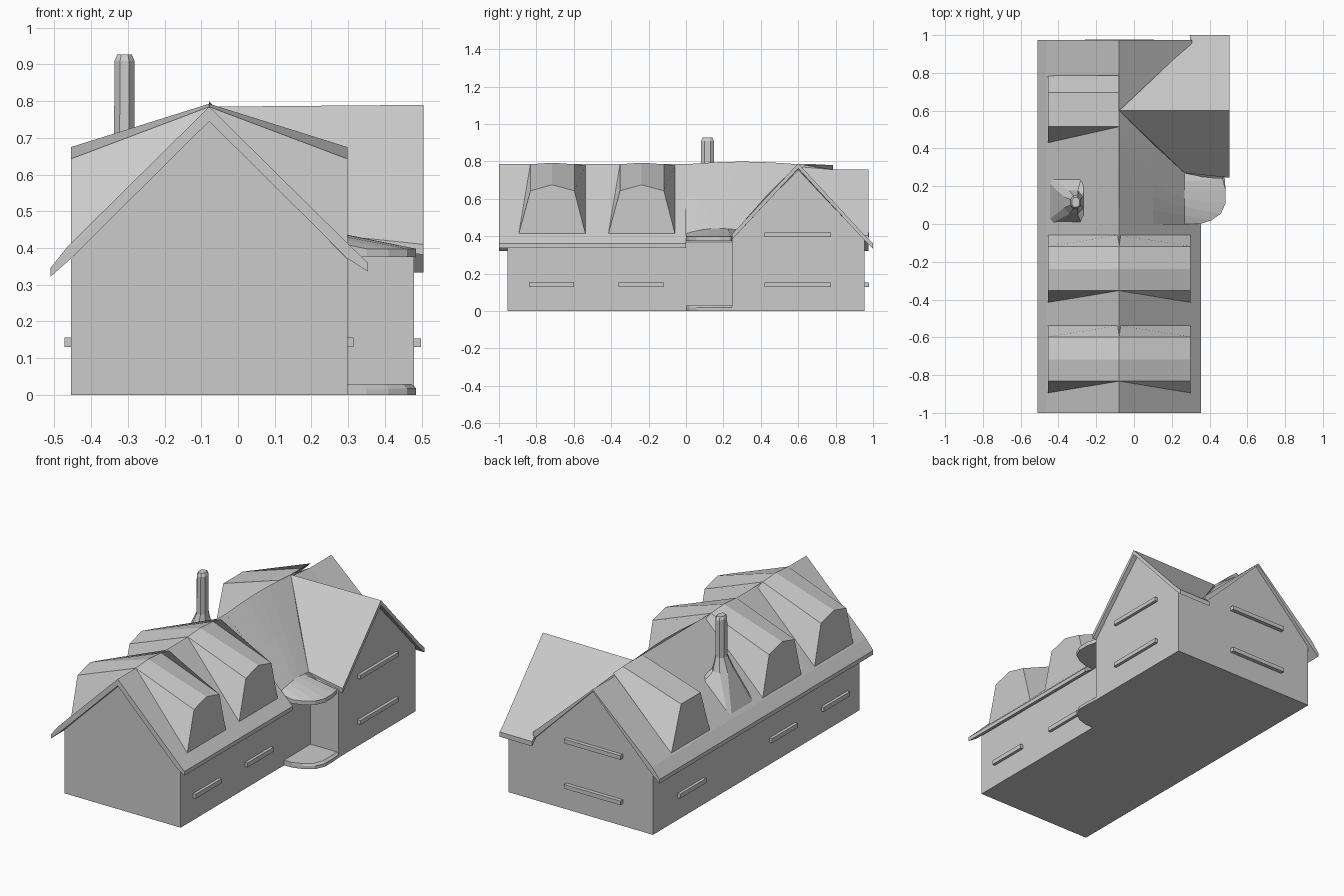
import bpy, bmesh, math

if "Cube" in bpy.data.objects:
    bpy.data.objects.remove(bpy.data.objects["Cube"])

CX = -0.0785            # ridge line of the main house


def build(name, verts, faces):
    me = bpy.data.meshes.new(name)
    me.from_pydata(verts, [], faces)
    bm = bmesh.new()
    bm.from_mesh(me)
    bmesh.ops.remove_doubles(bm, verts=bm.verts, dist=1e-5)
    bmesh.ops.recalc_face_normals(bm, faces=bm.faces)
    bm.to_mesh(me)
    bm.free()
    ob = bpy.data.objects.new(name, me)
    bpy.context.collection.objects.link(ob)
    return ob


def loft(name, rings):
    """Join closed rings of equal length and cap both ends."""
    n = len(rings[0])
    verts = [p for r in rings for p in r]
    faces = [(k * n + i, k * n + (i + 1) % n, (k + 1) * n + (i + 1) % n, (k + 1) * n + i)
             for k in range(len(rings) - 1) for i in range(n)]
    faces += [tuple(range(n)), tuple(range((len(rings) - 1) * n, len(rings) * n))]
    return build(name, verts, faces)


def box(name, x0, x1, y0, y1, z0, z1):
    return loft(name, [[(x0, y0, z), (x1, y0, z), (x1, y1, z), (x0, y1, z)] for z in (z0, z1)])


# Walls: gabled main house and gabled side wing
gable = [(-0.455, 0), (0.298, 0), (0.298, 0.37), (CX, 0.75), (-0.455, 0.37)]
loft("house_walls", [[(x, y, z) for x, z in gable] for y in (-0.955, 0.955)])
wing = [(0.245, 0), (0.955, 0), (0.955, 0.38), (0.6, 0.755), (0.245, 0.395)]
loft("wing_walls", [[(x, y, z) for y, z in wing] for x in (0.2, 0.48)])


# Main roof slabs, kicked out at the eaves
def roof_side(name, s, eave, stations):
    rings = []
    for y, top in stations:
        prof = [(0, top), (0.385, 0.405), eave, (eave[0], eave[1] - 0.024), (0.376, 0.372), (0, 0.745)]
        rings.append([(CX + s * d, y, z) for d, z in prof])
    loft(name, rings)


roof_side("roof_left", -1, (0.432, 0.346), [(-1, 0.785), (0.6, 0.785), (0.78, 0.757), (0.975, 0.757)])
roof_side("roof_right", 1, (0.432, 0.36), [(-1, 0.785), (0, 0.785)])
roof_side("roof_right_rear", 1, (0.386, 0.403), [(0.6, 0.772), (0.78, 0.757), (0.975, 0.757)])


# Wing roof: two sloping slabs with mitred valley edges
def slab(name, pts, t=0.028):
    loft(name, [pts, [(x, y, z - t) for x, y, z in pts]])


slab("wing_roof_rear", [(CX, 0.6, 0.785), (0.505, 0.6, 0.79), (0.505, 0.955, 0.405),
                        (0.505, 1.0, 0.362), (0.295, 1.0, 0.362), (0.298, 0.955, 0.405)])
slab("wing_roof_front", [(CX, 0.6, 0.785), (0.505, 0.6, 0.79), (0.505, 0.245, 0.41), (0.268, 0.27, 0.435)])

# Fan-shaped roof sweeping from the ridge down to the porch canopy
N = 6
rim = [(0.35, 0.0), (0.41, 0.02), (0.46, 0.055), (0.485, 0.11), (0.485, 0.18), (0.47, 0.24), (0.36, 0.25)]
rows = []
for i in range(N + 1):
    t = i / N
    b = math.sin(math.pi * t)
    rows.append([(CX, 0.6 * t, 0.785 + 0.014 * b),
                 (0.1, 0.425 * t, 0.61 + 0.005 * b),
                 (0.268, 0.27 * t, 0.415 + 0.02 * t + 0.016 * b),
                 (*rim[i], 0.398),
                 (*rim[i], 0.375),
                 (0.268, 0.27 * t, 0.375)])
loft("entrance_roof", rows)

# Porch floor slab
step = [(0.29, 0.0)] + rim[:5] + [(0.48, 0.245), (0.29, 0.245)]
loft("porch_floor", [[(0.29 + (x - 0.29) * k, y, z) for x, y in step]
                     for k, z in ((1, 0), (1, 0.018), (0.93, 0.03))])


# Dormers: front outline flattened into the ridge
def dormer(name, s, y0, flat=False):
    if flat:
        out = [(-0.178, 0.41, 0.78), (-0.092, 0.665, 0.785), (0.088, 0.665, 0.785), (0.178, 0.41, 0.78)]
    else:
        out = [(-0.178, 0.41, 0.78), (-0.115, 0.643, 0.785), (0, 0.675, 0.793),
               (0.12, 0.643, 0.785), (0.18, 0.41, 0.78)]
    face = [(CX + s * 0.3765, y0 + y, z) for y, z, _ in out]
    back = [(CX, y0 + y, z) for y, _, z in out]
    loft(name, [face, back])


for i, y in enumerate((-0.717, -0.238)):
    dormer(f"dormer_right_{i}", 1, y)
    dormer(f"dormer_left_{i}", -1, y)
dormer("dormer_left_2", -1, 0.607, True)

# Window sills
for i, y in enumerate((-0.72, -0.24)):
    box(f"sill_right_{i}", 0.29, 0.315, y - 0.12, y + 0.12, 0.13, 0.156)
for i, y in enumerate((-0.72, -0.24, 0.607)):
    box(f"sill_left_{i}", -0.472, -0.45, y - 0.12, y + 0.12, 0.13, 0.156)
for i, z in enumerate((0.13, 0.395)):
    box(f"sill_wing_{i}", 0.47, 0.498, 0.42, 0.775, z, z + 0.024)
    box(f"sill_rear_{i}", -0.26, 0.105, 0.95, 0.978, z, z + 0.024)


# Chimney: octagonal stack flaring into the roof slope
def oct_ring(cx, cy, rx, ry, z, c=0.45):
    p = [(1, -c), (1, c), (c, 1), (-c, 1), (-1, c), (-1, -c), (-c, -1), (c, -1)]
    return [(cx + a * rx, cy + b * ry, z + (a * rx if z < 0.5 else 0)) for a, b in p]


base = [(x, y, 0.775 + (x - CX)) for x, y, _ in oct_ring(-0.36, 0.122, 0.095, 0.122, 0.6, 0.85)]
loft("chimney", [base,
                 oct_ring(-0.32, 0.115, 0.05, 0.062, 0.615),
                 oct_ring(-0.31, 0.115, 0.028, 0.037, 0.69),
                 oct_ring(-0.309, 0.115, 0.027, 0.035, 0.91),
                 oct_ring(-0.309, 0.115, 0.02, 0.026, 0.927)])
